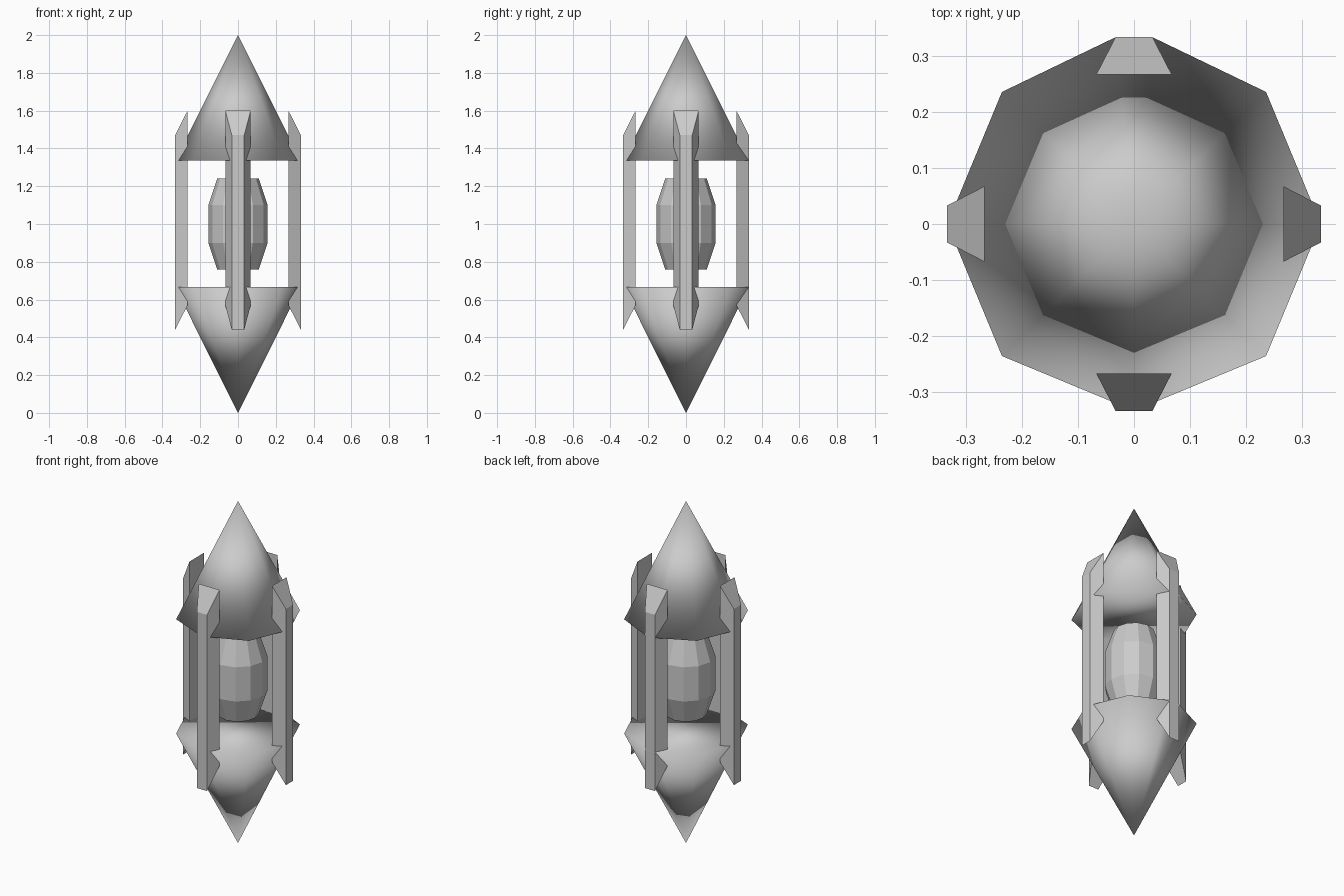
import bpy, bmesh
from math import sin, cos, pi
from mathutils import Matrix

if "Cube" in bpy.data.objects:
    bpy.data.objects.remove(bpy.data.objects["Cube"])


def make(name, verts, faces, smooth=False):
    mesh = bpy.data.meshes.new(name)
    bm = bmesh.new()
    vs = [bm.verts.new(v) for v in verts]
    for f in faces:
        bm.faces.new([vs[i] for i in f])
    bmesh.ops.recalc_face_normals(bm, faces=bm.faces)
    for f in bm.faces:
        f.smooth = smooth
    bm.to_mesh(mesh)
    bm.free()
    obj = bpy.data.objects.new(name, mesh)
    bpy.context.collection.objects.link(obj)
    return obj


def cone(name, base_z, tip_z):
    # Octagonal rim whose rear corner is squared off to meet the rear strut
    r = 0.333
    rim = [(r * cos(i * pi / 4), r * sin(i * pi / 4)) for i in range(8)]
    rim[2:3] = [(0.033, r), (-0.033, r)]
    n = len(rim)
    verts = [(x, y, base_z) for x, y in rim] + [(0, 0, tip_z)]
    faces = [(i, (i + 1) % n, n) for i in range(n)] + [tuple(range(n))]
    return make(name, verts, faces, smooth=True)


# Pointed end caps
cone("upper_cone", 1.335, 2.0)
cone("lower_cone", 0.667, 0.0)

# Four tapered struts with slanted ends
section = [(0.267, 0.067, 0.57, 1.60), (0.333, 0.033, 0.44, 1.47)]
verts = []
for r, h, low, high in section:
    verts += [(r, -h, low), (r, h, low), (r, h, high), (r, -h, high)]
faces = [(0, 1, 2, 3), (4, 5, 6, 7)]
faces += [(i, (i + 1) % 4, (i + 1) % 4 + 4, i + 4) for i in range(4)]
for i, side in enumerate(("right", "back", "left", "front")):
    strut = make(side + "_strut", verts, faces)
    strut.data.transform(Matrix.Rotation(i * pi / 2, 4, 'Z'))

# Faceted core floating between the cones
sides = 12
profile = [(0.11, 0.76), (0.157, 0.90), (0.157, 1.10), (0.11, 1.24)]
verts = [(r * cos(2 * pi * i / sides), r * sin(2 * pi * i / sides), z)
         for r, z in profile for i in range(sides)]
faces = [(k * sides + i, k * sides + (i + 1) % sides,
          (k + 1) * sides + (i + 1) % sides, (k + 1) * sides + i)
         for k in range(3) for i in range(sides)]
faces += [tuple(range(sides)), tuple(range(3 * sides, 4 * sides))]
make("core", verts, faces)
